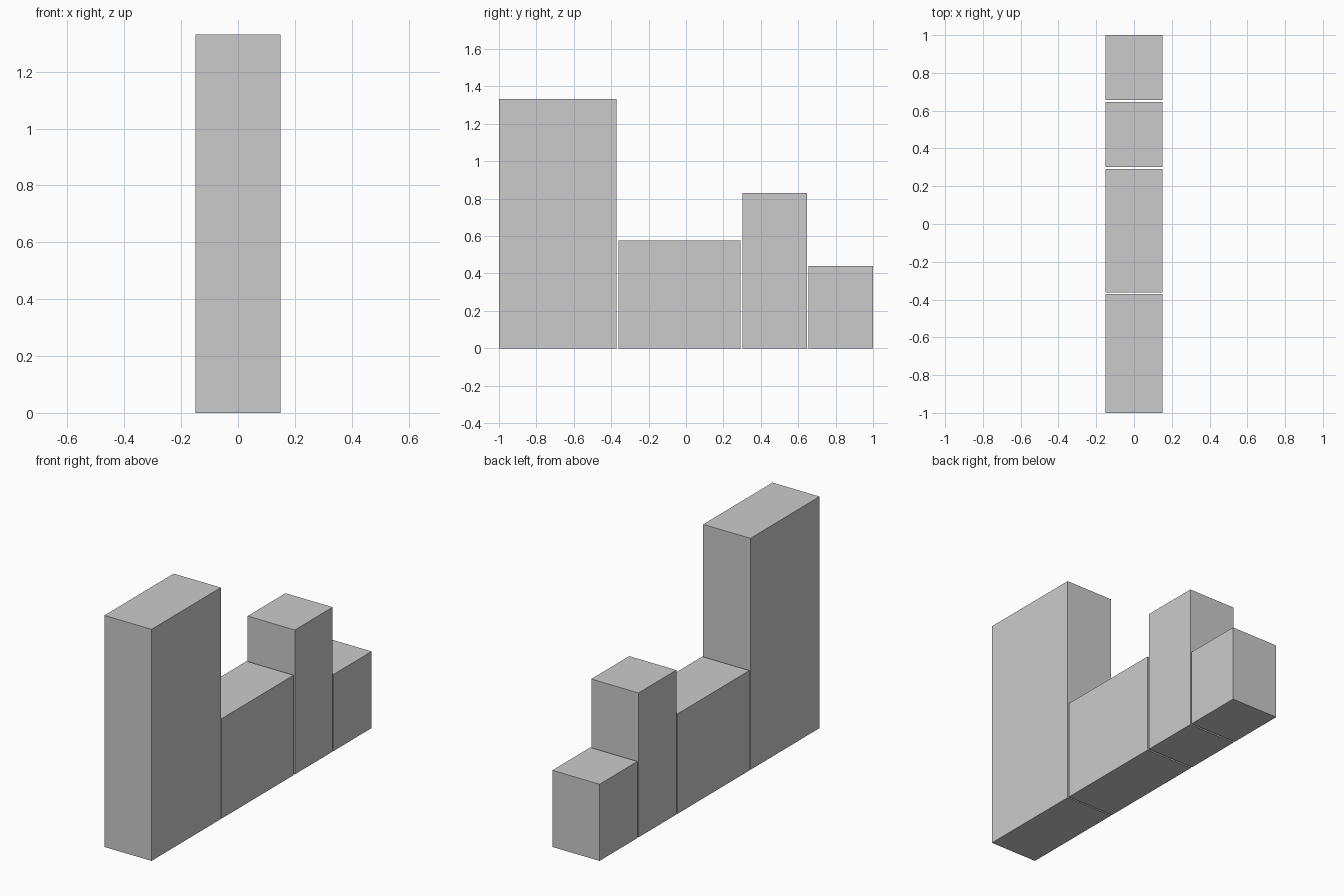
import bpy

if "Cube" in bpy.data.objects:
    bpy.data.objects.remove(bpy.data.objects["Cube"])

WIDTH = 0.30


def block(name, y0, y1, height):
    """Plain box standing on z = 0, spanning y0..y1."""
    bpy.ops.mesh.primitive_cube_add(size=1, location=(0, (y0 + y1) / 2, height / 2))
    obj = bpy.context.object
    obj.name = name
    obj.scale = (WIDTH, y1 - y0, height)
    bpy.ops.object.transform_apply(location=False, rotation=False, scale=True)
    return obj


# Row of four blocks, front to back, with hairline gaps between them
block("tall_front_block", -1.0, -0.371, 1.332)
block("long_low_block", -0.362, 0.292, 0.575)
block("narrow_middle_block", 0.302, 0.646, 0.831)
block("short_back_block", 0.656, 1.0, 0.441)
